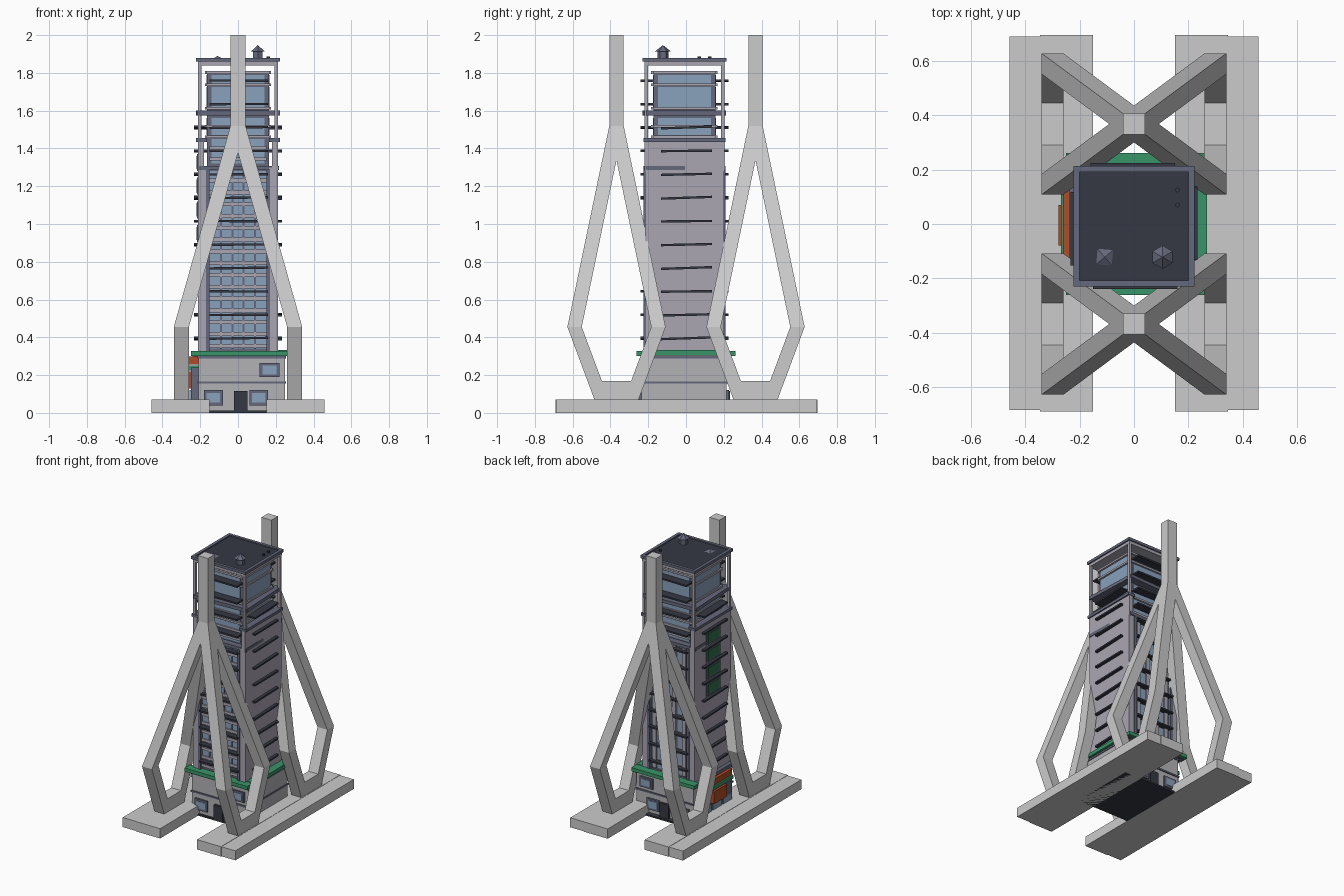
import bpy, bmesh, math
from mathutils import Matrix, Vector

if "Cube" in bpy.data.objects:
    bpy.data.objects.remove(bpy.data.objects["Cube"])


def mat(name, r, g, b):
    m = bpy.data.materials.new(name)
    m.diffuse_color = (r, g, b, 1)
    m.use_nodes = True
    m.node_tree.nodes["Principled BSDF"].inputs["Base Color"].default_value = m.diffuse_color
    return m


TRIM = mat("slate_trim", 0.13, 0.14, 0.20)
DARK = mat("dark_metal", 0.035, 0.04, 0.055)
WALL = mat("wall_panel", 0.40, 0.38, 0.44)
STONE = mat("pale_stone", 0.45, 0.45, 0.47)
GLASS = mat("window_glass", 0.25, 0.36, 0.50)
GREEN = mat("green_awning", 0.04, 0.30, 0.14)
LEAF = mat("green_panel", 0.03, 0.16, 0.07)
RED = mat("red_sign", 0.45, 0.07, 0.02)
CY = -0.008  # tower centre in y


def finish(name, bm, m=None):
    bmesh.ops.recalc_face_normals(bm, faces=bm.faces)
    me = bpy.data.meshes.new(name)
    bm.to_mesh(me)
    bm.free()
    ob = bpy.data.objects.new(name, me)
    bpy.context.collection.objects.link(ob)
    if m:
        me.materials.append(m)
    return ob


def add_box(bm, x0, x1, y0, y1, z0, z1, tilt=0, M=Matrix()):
    c = Vector(((x0 + x1) / 2, (y0 + y1) / 2, (z0 + z1) / 2))
    bmesh.ops.create_cube(bm, size=1, matrix=M @ Matrix.Translation(c) @ Matrix.Rotation(tilt, 4, 'Y')
                          @ Matrix.Diagonal((x1 - x0, y1 - y0, z1 - z0, 1)))


def boxes(name, items, m=None):
    bm = bmesh.new()
    for b in items:
        add_box(bm, *b)
    return finish(name, bm, m)


def on_faces(name, faces, items, m=None):
    """items (u0, u1, d0, d1, z0, z1[, tilt]); faces 0 front, 1 right, 2 back, 3 left"""
    bm = bmesh.new()
    for k in faces:
        M = Matrix.Translation((0, CY, 0)) @ Matrix.Rotation(k * math.pi / 2, 4, 'Z')
        for u0, u1, d0, d1, z0, z1, *t in items:
            add_box(bm, u0, u1, -d1, -d0, z0, z1, t[0] if t else 0, M)
    return finish(name, bm, m)


def slab(name, r, z0, z1, m, turn=0):
    ob = boxes(name, [(-r, r, -r, r, z0, z1)], m)
    ob.location = (0, CY, 0)
    ob.rotation_euler.z = math.radians(turn)
    return ob


# Foundation slabs
boxes("foundation_slabs", [b for s in (-1, 1) for b in (
    (*sorted((s * 0.15, s * 0.345)), -0.69, 0.695, 0, 0.072),
    (*sorted((s * 0.345, s * 0.458)), -0.685, 0.69, 0, 0.07))])

# Support pylons: mast, four bent legs and footings
for label, cy in (("front", -0.368), ("back", 0.368)):
    boxes(label + "_mast", [(-0.04, 0.04, cy - 0.038, cy + 0.038, 1.52, 2.0)])
    bm = bmesh.new()
    for sx in (-1, 1):
        for sy in (-1, 1):
            prev = None
            for x, y, z in ((0, 0, 1.52), (0.3, 0.222, 0.455), (0.3, 0.075, 0.06)):
                ring = [bm.verts.new((sx * x + a * 0.04, cy + sy * y + b * 0.038, z))
                        for a, b in ((-1, -1), (1, -1), (1, 1), (-1, 1))]
                if prev:
                    for i in range(4):
                        j = (i + 1) % 4
                        bm.faces.new((prev[i], prev[j], ring[j], ring[i]))
                else:
                    bm.faces.new(ring)
                prev = ring
            bm.faces.new(prev)
        add_box(bm, sx * 0.3 - 0.04, sx * 0.3 + 0.04, cy - 0.08, cy + 0.08, 0.06, 0.17)
    finish(label + "_pylon_legs", bm)

# Street level block
boxes("ground_plate", [(-0.285, 0.285, -0.25, 0.25, 0, 0.012)], DARK)
boxes("podium", [(-0.21, 0.25, -0.235, 0.215, 0.01, 0.305)], STONE)
boxes("podium_bands", [(-0.215, 0.255, -0.242, 0.222, z, z + 0.012) for z in (0.155, 0.288)], TRIM)
boxes("awnings", [(-0.25, 0.26, -0.262, -0.2, 0.302, 0.328), (-0.25, 0.26, 0.2, 0.262, 0.302, 0.328),
                  (0.2, 0.268, -0.2, 0.2, 0.305, 0.332)], GREEN)
boxes("podium_roof", [(-0.24, 0.25, -0.24, 0.24, 0.298, 0.322)], TRIM)
wins = [(-0.18, -0.08, 0.04, 0.12), (0.06, 0.16, 0.04, 0.12), (0.115, 0.22, 0.19, 0.265)]
boxes("podium_window_frames", [(a, b, s - 0.012, s + 0.012, c, d)
      for s in (-0.236, 0.216) for a, b, c, d in wins], TRIM)
boxes("podium_window_panes", [(a + 0.014, b - 0.014, s - 0.015, s + 0.015, c + 0.014, d - 0.014)
      for s in (-0.236, 0.216) for a, b, c, d in wins], GLASS)
boxes("doors", [(-0.02, 0.05, s - 0.018, s + 0.018, 0.01, 0.115) for s in (-0.236, 0.216)], DARK)
# Shop front on the left side
boxes("shop_front", [(-0.25, -0.2, -0.18, 0.17, 0.01, 0.24)], TRIM)
boxes("shop_signs", [(-0.278, -0.24, -0.08, 0.07, 0.13, 0.22), (-0.262, -0.2, -0.16, 0.14, 0.255, 0.298)], RED)
boxes("shop_awning", [(-0.268, -0.2, -0.17, 0.16, 0.225, 0.25)], GREEN)
boxes("shop_windows", [(-0.256, -0.24, y, y + 0.1, 0.03, 0.12) for y in (-0.17, -0.05, 0.07)], GLASS)

# Tower body
slab("lower_core", 0.185, 0.3, 1.3, TRIM)
slab("upper_core", 0.163, 1.29, 1.81, TRIM)
pil = [b for s in (-1, 1) for b in ((*sorted((s * 0.165, s * 0.21)), 0.165, 0.21, 0.32, 1.3),)]
on_faces("corner_piers", (0, 2), pil, WALL)
on_faces("pier_edges", (0, 2), [(*sorted((s * 0.15, s * 0.17)), 0.17, 0.216, 0.32, 1.29) for s in (-1, 1)], TRIM)
on_faces("corner_posts", (0, 2), [(*sorted((s * 0.193, s * 0.212)), 0.193, 0.212, 1.28, 1.85) for s in (-1, 1)], WALL)

# Front and back glazing with floor bands
on_faces("lower_glazing", (0, 2), [(-0.15, 0.15, 0.18, 0.192, 0.34, 1.28)], GLASS)
floors = [0.345 + 0.0625 * i for i in range(15)]
on_faces("floor_bands", (0,), [(-0.15, 0.15, 0.18, 0.2, z, z + 0.02) for z in floors], WALL)
on_faces("mullions", (0,), [(u - 0.005, u + 0.005, 0.18, 0.197, 0.34, 1.28) for u in (-0.09, -0.03, 0.03, 0.09)], TRIM)
on_faces("back_strips", (2,), [(u - 0.014, u + 0.014, 0.18, 0.205, 0.34, 1.28) for u in (-0.12, -0.04, 0.04, 0.12)], WALL)

# Blank side walls; the left one carries planted panels
on_faces("side_walls", (1, 3), [(-0.21, 0.21, 0.18, 0.212, 0.32, 1.44)], WALL)
on_faces("side_wall_caps", (1, 3), [(-0.216, 0.216, 0.165, 0.222, 1.435, 1.455)], TRIM)
on_faces("planter_frames", (3,), [(-0.08, 0.08, 0.2, 0.218, 0.905 + 0.125 * i, 0.995 + 0.125 * i) for i in range(4)], TRIM)
on_faces("planter_panels", (3,), [(-0.065, 0.065, 0.2, 0.221, 0.915 + 0.125 * i, 0.985 + 0.125 * i) for i in range(4)], LEAF)

# Sun-shade fins
fz = [0.395 + 0.124 * i for i in range(12)]
on_faces("side_fins", (1, 3), [(-0.125, 0.145, 0.16, 0.234, z - 0.006, z + 0.006, -0.035 + 0.012 * (i % 3))
                               for i, z in enumerate(fz[:10])], DARK)
on_faces("front_fins", (0, 2), [(-0.15, 0.16, 0.16, 0.232, z - 0.006, z + 0.006, -0.015 + 0.01 * (i % 3))
                                for i, z in enumerate(fz)], DARK)

# Upper storeys on all sides
on_faces("upper_glazing", (0, 1, 2, 3), [(-0.14, 0.14, 0.15, 0.168, 1.62, 1.725), (-0.14, 0.14, 0.15, 0.168, 1.745, 1.79),
                                         (-0.14, 0.14, 0.15, 0.168, 1.47, 1.56)], GLASS)
on_faces("middle_glazing", (0, 2), [(-0.14, 0.14, 0.15, 0.168, 1.32, 1.45)], GLASS)
on_faces("upper_bands", (0, 1, 2, 3), [(-0.166, 0.166, 0.15, 0.176, z, z + 0.014)
                                       for z in (1.455, 1.51, 1.605, 1.73, 1.795)], WALL)
on_faces("middle_bands", (0, 2), [(-0.15, 0.15, 0.15, 0.176, z, z + 0.016) for z in (1.335, 1.395)], WALL)

# Slightly turned ledges
slab("lower_ledge", 0.212, 1.285, 1.308, TRIM, 1.5)
slab("middle_ledge", 0.212, 1.575, 1.6, TRIM, 2.5)

# Roof with parapet and vents
slab("roof_slab", 0.213, 1.838, 1.868, WALL)
slab("roof_deck", 0.2, 1.86, 1.872, DARK)
on_faces("parapet", (0, 1, 2, 3), [(-0.222, 0.222, 0.2, 0.222, 1.86, 1.88)], TRIM)
bm = bmesh.new()
for r1, r2, h, z in ((0.03, 0.03, 0.05, 1.892), (0.043, 0.0, 0.034, 1.93)):
    bmesh.ops.create_cone(bm, cap_ends=True, segments=6, radius1=r1, radius2=r2, depth=h,
                          matrix=Matrix.Translation((0.105, -0.122, z)))
finish("roof_vent", bm, TRIM)
bm = bmesh.new()
bmesh.ops.create_cone(bm, cap_ends=True, segments=4, radius1=0.045, radius2=0, depth=0.02,
                      matrix=Matrix.Translation((-0.108, -0.122, 1.88)) @ Matrix.Rotation(0.7, 4, 'Z'))
finish("skylight", bm, TRIM)
bm = bmesh.new()
for y in (0.07, 0.125):
    bmesh.ops.create_cone(bm, cap_ends=True, segments=8, radius1=0.009, radius2=0.009, depth=0.02,
                          matrix=Matrix.Translation((0.16, y, 1.876)))
finish("roof_pipes", bm, DARK)
